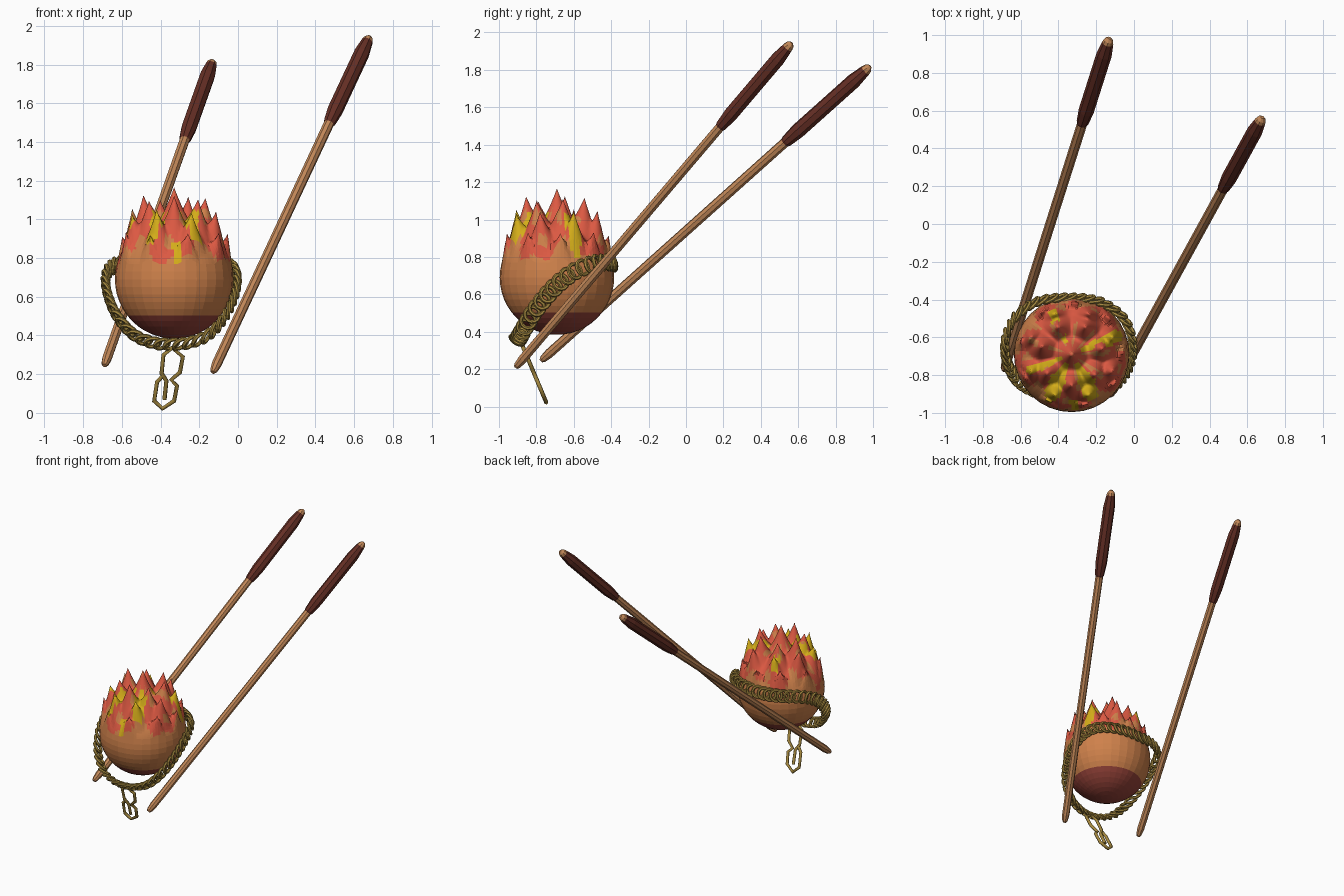
import bpy, bmesh
from math import sin, cos, pi, atan2, hypot, radians
from mathutils import Vector, Matrix

if "Cube" in bpy.data.objects:
    bpy.data.objects.remove(bpy.data.objects["Cube"])


def mat(name, c):
    m = bpy.data.materials.new(name)
    m.diffuse_color = (*c, 1)
    m.use_nodes = True
    m.node_tree.nodes["Principled BSDF"].inputs["Base Color"].default_value = m.diffuse_color
    return m


orange = mat("orange", (0.62, 0.22, 0.07))
dark_red = mat("dark_red", (0.30, 0.055, 0.04))
red = mat("flame_red", (0.72, 0.10, 0.055))
yellow = mat("yellow", (0.66, 0.42, 0.01))
wood = mat("wood", (0.55, 0.25, 0.10))
grip = mat("grip_brown", (0.13, 0.028, 0.018))
gold = mat("gold", (0.38, 0.25, 0.05))


def finish(bm, name, mats):
    bmesh.ops.recalc_face_normals(bm, faces=bm.faces[:])
    me = bpy.data.meshes.new(name)
    bm.to_mesh(me)
    bm.free()
    for m in mats:
        me.materials.append(m)
    ob = bpy.data.objects.new(name, me)
    bpy.context.collection.objects.link(ob)
    return ob


# Round body whose crown is pulled up into flame spikes
C, R = Vector((-0.33, -0.69, 0.69)), 0.306
bm = bmesh.new()
bmesh.ops.create_uvsphere(bm, u_segments=32, v_segments=24, radius=R)
top_edges = [e for e in bm.edges if min(v.co.z for v in e.verts) > 0.06]
bmesh.ops.subdivide_edges(bm, edges=top_edges, cuts=2, use_grid_fill=True)
for v in bm.verts:
    if v.co.z > 0.06:
        v.co = v.co.normalized() * R

# spike rings: radius, count, first angle, tip height, base width
spikes = [(0.0, 0.0, 0.475, 0.09)]
for r, n, a0, tip, w in ((0.165, 7, 12, 0.42, 0.085), (0.235, 8, 22.5, 0.35, 0.075),
                         (0.277, 9, 5, 0.235, 0.06)):
    for i in range(n):
        a = radians(a0 + 360 * i / n)
        spikes.append((r * cos(a), r * sin(a), tip + 0.015 * sin(i * 2.7), w))
crown = [v for v in bm.verts if v.co.z > 0.07]
base = {v: v.co.copy() for v in crown}
lift = {v: 0.0 for v in crown}
for x, y, tip, w in spikes:
    # centre each spike on the nearest vertex so its tip is sharp
    z = max(R * R - x * x - y * y, 0) ** 0.5
    c = base[min(crown, key=lambda v: (base[v] - Vector((x, y, z))).length)]
    for v in crown:
        d = hypot(base[v].x - c.x, base[v].y - c.y)
        d = max(d, (base[v] - c).length * 0.75)
        if d < w:
            lift[v] = max(lift[v], (tip - c.z) * (1 - d / w) ** 1.4)
for v in crown:
    v.co.z += lift[v]

# yellow patches: angle, half angle, low z, high z
patches = [(-62, 13, 0.19, 0.36), (-118, 13, 0.19, 0.36), (-87, 5, 0.07, 0.19),
           (22, 9, 0.10, 0.34), (115, 7, 0.22, 0.32), (200, 8, 0.24, 0.34)]
for f in bm.faces:
    p = f.calc_center_median()
    a = atan2(p.y, p.x)
    f.smooth = p.z > 0.2
    if p.z < -0.19:
        f.material_index = 1
    elif p.z > 0.14 + 0.055 * sin(5 * a + 0.6) + 0.03 * sin(11 * a):
        f.material_index = 2
        if sin(9 * a + 1) * sin(24 * p.z) > 0.62:
            f.material_index = 0
    for pa, half, lo, hi in patches:
        d = abs((a - radians(pa) + pi) % (2 * pi) - pi)
        if lo < p.z < hi and d < radians(half) * (1.25 - 0.8 * (hi - p.z) / (hi - lo)):
            f.material_index = 3
bmesh.ops.translate(bm, verts=bm.verts[:], vec=C)
finish(bm, "flame_ball", [orange, dark_red, red, yellow])


# Two eight-sided sticks with a thicker dark grip and a small wooden end
def stick(name, a, b, n=8):
    a, b = Vector(a), Vector(b)
    L = (b - a).length
    rot = (b - a).to_track_quat('Z', 'Y').to_matrix()
    prof = [(0, 0.012), (0.015, 0.02), (0.06, 0.026), (0.74 * L, 0.027), (0.745 * L, 0.032),
            (0.78 * L, 0.041), (0.95 * L, 0.041), (0.985 * L, 0.03), (0.993 * L, 0.025), (L, 0.01)]
    bm = bmesh.new()
    rings = [[bm.verts.new(a + rot @ Vector((r * cos(2 * pi * k / n), r * sin(2 * pi * k / n), z)))
              for k in range(n)] for z, r in prof]
    for i in range(len(rings) - 1):
        for k in range(n):
            j = (k + 1) % n
            f = bm.faces.new((rings[i][k], rings[i][j], rings[i + 1][j], rings[i + 1][k]))
            f.material_index = 1 if 3 <= i <= 6 else 0
    bm.faces.new(rings[0])
    bm.faces.new(rings[-1])
    finish(bm, name, [wood, grip])


stick("stick_left", (-0.69, -0.775, 0.245), (-0.13, 0.985, 1.82))
stick("stick_right", (-0.13, -0.91, 0.21), (0.68, 0.565, 1.945))

# Chain path: half is listed, the other half mirrored
half = [(0, -0.905, 0.355), (0.1, -0.895, 0.365), (0.2, -0.87, 0.41), (0.285, -0.81, 0.51),
        (0.332, -0.71, 0.63), (0.332, -0.6, 0.72), (0.28, -0.49, 0.765),
        (0.16, -0.41, 0.77), (0, -0.39, 0.765)]
ctrl = [Vector((x - 0.345, y, z)) for x, y, z in half]
ctrl += [Vector((-x - 0.345, y, z)) for x, y, z in half[-2:0:-1]]
path = []
N = len(ctrl)
for i in range(N):
    p0, p1, p2, p3 = (ctrl[(i + k - 1) % N] for k in range(4))
    for s in range(30):
        t = s / 30
        path.append(0.5 * (2 * p1 + (p2 - p0) * t + (2 * p0 - 5 * p1 + 4 * p2 - p3) * t ** 2
                           + (3 * p1 - p0 - 3 * p2 + p3) * t ** 3))
path.append(path[0])
dist = [0]
for p, q in zip(path, path[1:]):
    dist.append(dist[-1] + (q - p).length)

# Overlapping ring links laid along the path, each tilted over the next
LINKS, MAJ, MIN = 46, 14, 6
bm = bmesh.new()
for i in range(LINKS):
    s = dist[-1] * i / LINKS
    k = next(j for j in range(len(dist) - 1) if dist[j + 1] > s)
    pos = path[k].lerp(path[k + 1], (s - dist[k]) / (dist[k + 1] - dist[k]))
    tan = (path[k + 1] - path[k]).normalized()
    out = pos - C
    out = (out - tan * out.dot(tan)).normalized()
    side = out.cross(tan)
    tilt = Matrix.Rotation(radians(22), 3, side)
    u, w = tilt @ tan, tilt @ out
    ring = []
    for a in range(MAJ):
        ang = 2 * pi * a / MAJ
        d = u * cos(ang) + side * sin(ang)
        ring.append([bm.verts.new(pos + d * (0.04 + 0.0105 * cos(2 * pi * b / MIN))
                                  + w * 0.0105 * sin(2 * pi * b / MIN)) for b in range(MIN)])
    for a in range(MAJ):
        for b in range(MIN):
            r0, r1, c = ring[a], ring[(a + 1) % MAJ], (b + 1) % MIN
            bm.faces.new((r0[b], r1[b], r1[c], r0[c]))
finish(bm, "chain_links", [gold])

# Bent wire clasp hanging from the front of the chain
wire = [(-0.38, 0.07), (-0.37, 0.165), (-0.395, 0.205), (-0.385, 0.30), (-0.34, 0.335),
        (-0.285, 0.29), (-0.30, 0.21), (-0.345, 0.17), (-0.315, 0.14), (-0.33, 0.062),
        (-0.39, 0.022), (-0.433, 0.062), (-0.418, 0.16), (-0.39, 0.19)]
cu = bpy.data.curves.new("clasp", 'CURVE')
cu.dimensions = '3D'
cu.bevel_depth = 0.0115
cu.bevel_resolution = 1
cu.use_fill_caps = True
sp = cu.splines.new('POLY')
sp.points.add(len(wire) - 1)
for pt, (x, z) in zip(sp.points, wire):
    pt.co = (x, -0.742 - 0.42 * (z - 0.01), z, 1)
cu.materials.append(gold)
bpy.context.collection.objects.link(bpy.data.objects.new("clasp", cu))
